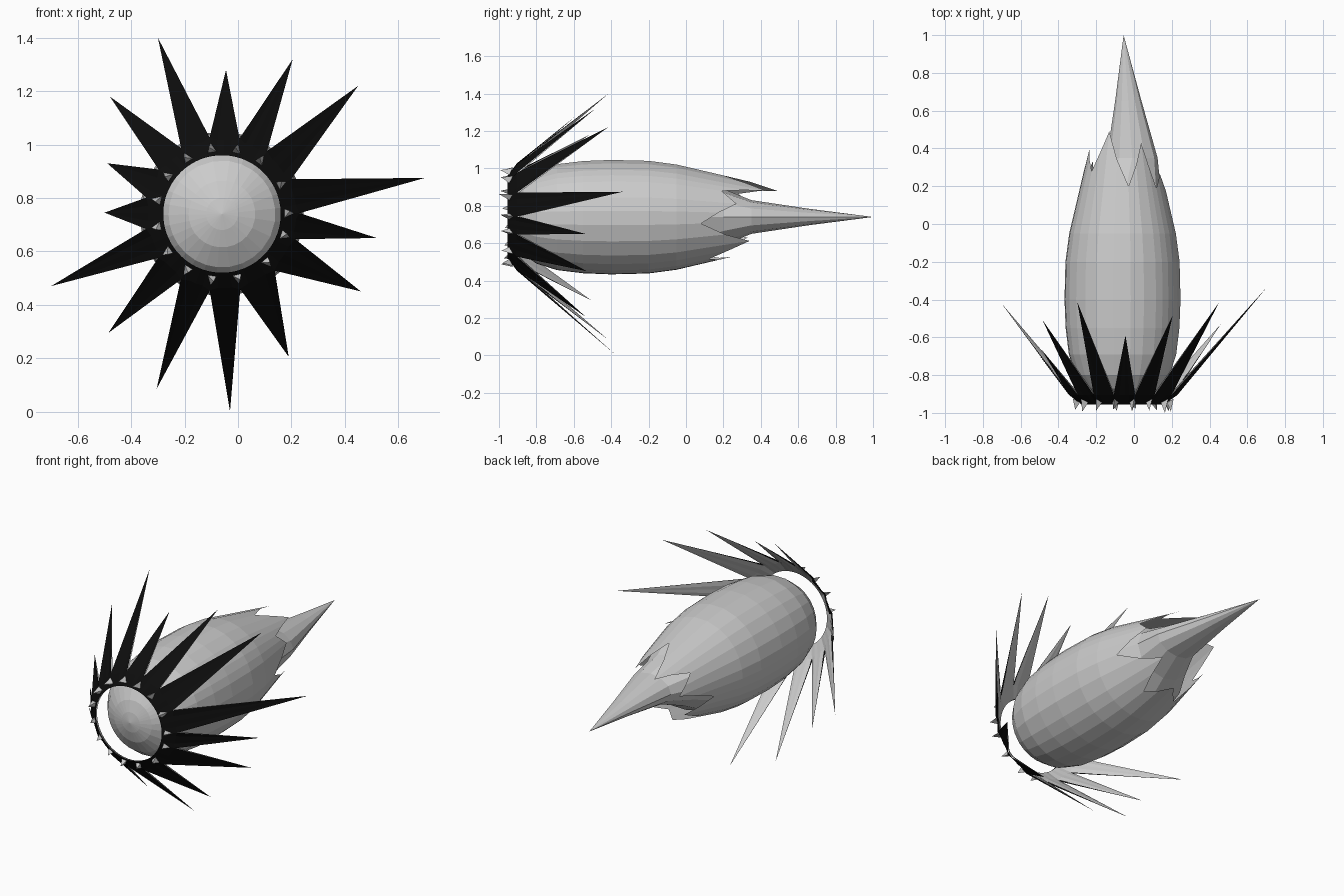
import bpy, bmesh, math, random
from mathutils import Vector

if "Cube" in bpy.data.objects:
    bpy.data.objects.remove(bpy.data.objects["Cube"])
random.seed(4)

CX, CZ = -0.06, 0.74          # long axis of the body runs along y here


def polar(deg, r, y, cx=CX):
    a = math.radians(deg)
    return Vector((cx + r * math.cos(a), y, CZ + r * math.sin(a)))


def make(name, bm, mat=None, recalc=True):
    if recalc:
        bmesh.ops.remove_doubles(bm, verts=bm.verts, dist=1e-5)
        bmesh.ops.recalc_face_normals(bm, faces=bm.faces)
    me = bpy.data.meshes.new(name)
    bm.to_mesh(me)
    bm.free()
    ob = bpy.data.objects.new(name, me)
    bpy.context.collection.objects.link(ob)
    if mat:
        me.materials.append(mat)
    return ob


def skin(bm, rows):
    """Quads between consecutive closed rows of points."""
    vs = [[bm.verts.new(p) for p in row] for row in rows]
    for a, b in zip(vs, vs[1:]):
        n = len(a)
        for i in range(n):
            j = (i + 1) % n
            bm.faces.new((a[i], a[j], b[j], b[i]))
    return vs


def face(bm, *pts):
    bm.faces.new([bm.verts.new(p) for p in pts])


black = bpy.data.materials.new("black")
black.diffuse_color = (0.004, 0.004, 0.004, 1)
black.use_nodes = True
black.node_tree.nodes["Principled BSDF"].inputs["Base Color"].default_value = black.diffuse_color

# Outer bud shell: rounded front, jagged petal ends at the back
profile = [(-.935, .06), (-.915, .125), (-.87, .20), (-.80, .25), (-.69, .285),
           (-.55, .302), (-.40, .308), (-.20, .303), (-.05, .283)]
petals = [(20, .27), (38, .19), (55, .43), (82, .20), (117, .49), (143, .28),
          (170, .40), (192, .15), (215, .33), (240, .12), (265, .24), (292, .12),
          (318, .34), (352, .08)]
cols = []
for i, (a, y) in enumerate(petals):
    a2, y2 = petals[(i + 1) % len(petals)]
    if a2 < a:
        a2 += 360
    cols += [(a, y), ((a + a2) / 2, (y + y2) / 2)]


def shell_r(y):
    return .283 - .235 * (y + .05) if y > -.05 else .283


bm = bmesh.new()
rows = [[polar(a, r, y) for a, _ in cols] for y, r in profile]
for f in (.5, 1):
    rows.append([polar(a, shell_r(-.05 + f * (e + .05)), -.05 + f * (e + .05))
                 for a, e in cols])
vs = skin(bm, rows)
nose = bm.verts.new((CX, -.945, CZ))
for i in range(len(cols)):
    bm.faces.new((nose, vs[0][(i + 1) % len(cols)], vs[0][i]))
make("bud_shell", bm)

# Inner petal core tapering to the long rear point
core = [(-.05, -.06, .265, .265), (.08, -.055, .235, .22), (.2, -.04, .18, .15),
        (.35, -.01, .135, .09), (.65, -.03, .07, .045)]
bm = bmesh.new()
rows = []
for y, cx, rx, rz in core:
    rows.append([Vector((cx + rx * math.cos(t), y, CZ + rz * math.sin(t)))
                 for t in [2 * math.pi * k / 12 for k in range(12)]])
vs = skin(bm, rows)
tip = bm.verts.new((-.055, 1.0, CZ))
for i in range(12):
    bm.faces.new((vs[-1][i], vs[-1][(i + 1) % 12], tip))
make("bud_core", bm)

# Crown of spikes: front-view tips (x, z), swept back with length
tips = [(-.30, 1.40), (-.045, 1.28), (.205, 1.32), (.45, 1.22), (.70, .875),
        (.52, .65), (.46, .45), (.19, .205), (-.03, 0), (-.305, .085),
        (-.485, .295), (-.70, .47), (-.50, .745), (-.49, .93), (-.48, 1.18)]
spikes = []
for x, z in tips:
    r = math.hypot(x - CX, z - CZ)
    a = math.degrees(math.atan2(z - CZ, x - CX)) % 360
    spikes.append((a, Vector((x, -.87 + 1.08 * (r - .28), z))))
spikes.sort(key=lambda s: s[0])
n = len(spikes)


def crown(name, shift, mat):
    """One skin of the crown: thin collar plus pointed blades."""
    bm = bmesh.new()
    for i, (a, t) in enumerate(spikes):
        lo = (spikes[i - 1][0] - (360 if i == 0 else 0) + a) / 2
        hi = (spikes[(i + 1) % n][0] + (360 if i == n - 1 else 0) + a) / 2
        ang = [lo + (hi - lo) * k / 4 for k in range(5)]
        off = Vector((0, shift, 0))
        inner = [polar(b, .22, -.955) + off for b in ang]
        outer = [polar(b, .29 - .012 * (k % 4 > 0), -.905) + off
                 for k, b in enumerate(ang)]
        for k in range(4):
            face(bm, inner[k], inner[k + 1], outer[k + 1], outer[k])
            face(bm, outer[k], outer[k + 1], t)
    bmesh.ops.remove_doubles(bm, verts=bm.verts, dist=1e-5)
    if shift:
        bmesh.ops.reverse_faces(bm, faces=bm.faces)
    return make(name, bm, mat, recalc=False)


crown("crown_outside", 0, black)
crown("crown_inside", .012, None)

# Small barbs poking forward between the spikes
bm = bmesh.new()
for i, (a, _) in enumerate(spikes):
    b = (a + spikes[(i + 1) % n][0] + (360 if i == n - 1 else 0)) / 2
    p, q = polar(b - 4, .235, -.945), polar(b + 4, .235, -.945)
    s = polar(b, .27, -.925)
    t = polar(b + 2, .255, -1.0 if i == 0 else random.uniform(-.995, -.965))
    for tri in ((p, q, t), (q, s, t), (s, p, t)):
        face(bm, *tri)
make("crown_barbs", bm)
